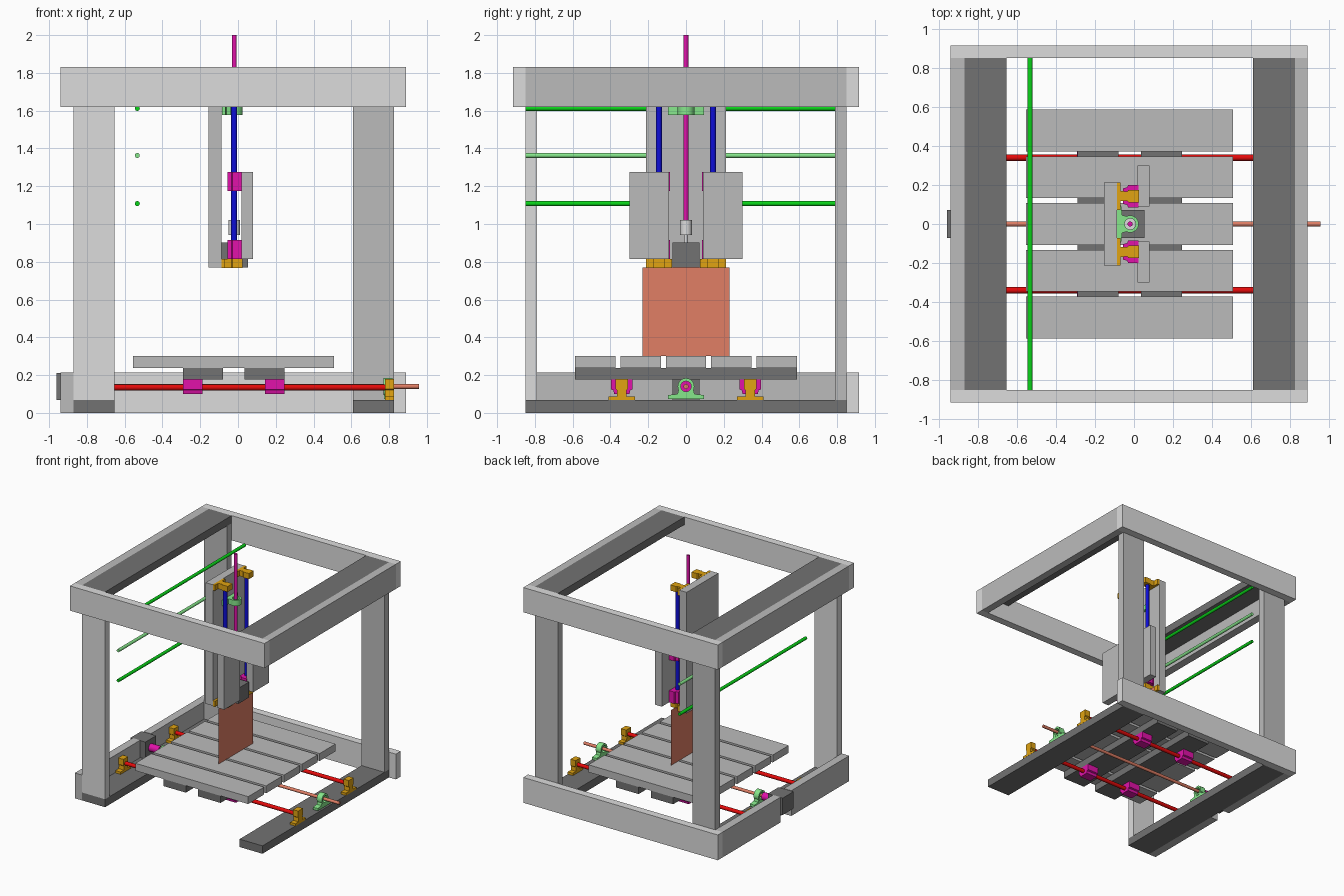
import bpy, bmesh, math

if "Cube" in bpy.data.objects:
    bpy.data.objects.remove(bpy.data.objects["Cube"])

def mat(name, r, g, b):
    m = bpy.data.materials.new(name)
    m.diffuse_color = (r, g, b, 1)
    m.use_nodes = True
    m.node_tree.nodes["Principled BSDF"].inputs["Base Color"].default_value = m.diffuse_color
    return m

LIGHT = mat("light_grey", .72, .72, .72)
MID = mat("mid_grey", .5, .5, .5)
DARK = mat("dark_grey", .17, .17, .17)
COPPER = mat("copper", .75, .21, .13)
GREEN = mat("green", .003, .66, .01)
PALE = mat("pale_green", .24, .8, .26)
RED = mat("red", .78, .003, .003)
BLUE = mat("blue", .004, .004, .68)
MAGENTA = mat("magenta", .75, .006, .4)
GOLD = mat("gold", .75, .37, .006)


def finish(name, bm, material):
    bmesh.ops.recalc_face_normals(bm, faces=bm.faces)
    me = bpy.data.meshes.new(name)
    bm.to_mesh(me)
    bm.free()
    me.materials.append(material)
    ob = bpy.data.objects.new(name, me)
    bpy.context.collection.objects.link(ob)
    return ob


def smooth(ob):
    bpy.ops.object.select_all(action='DESELECT')
    bpy.context.view_layer.objects.active = ob
    ob.select_set(True)
    bpy.ops.object.shade_smooth_by_angle(angle=math.radians(40))


def box(name, x, y, z, material):
    """Box from (min, max) ranges."""
    bm = bmesh.new()
    bmesh.ops.create_cube(bm, size=1)
    for v in bm.verts:
        for i, r in enumerate((x, y, z)):
            v.co[i] = r[0] if v.co[i] < 0 else r[1]
    return finish(name, bm, material)


def place(axis, o, u, v, w):
    """Local profile (u, v) and depth w to world, running along an axis."""
    if axis == 'x':
        return (o[0] + w, o[1] + u, o[2] + v)
    if axis == 'z':
        return (o[0] + v, o[1] + u, o[2] + w)
    return (o[0] + u, o[1] + w, o[2] + v)


def prism(name, axis, o, profile, w0, w1, material):
    bm = bmesh.new()
    a = [bm.verts.new(place(axis, o, u, v, w0)) for u, v in profile]
    b = [bm.verts.new(place(axis, o, u, v, w1)) for u, v in profile]
    n = len(profile)
    bm.faces.new(a)
    bm.faces.new(b)
    for i in range(n):
        j = (i + 1) % n
        bm.faces.new((a[i], a[j], b[j], b[i]))
    return finish(name, bm, material)


def circle(r, n=20):
    return [(r * math.cos(2 * math.pi * i / n), r * math.sin(2 * math.pi * i / n)) for i in range(n)]


def rod(name, axis, o, r, w0, w1, material):
    smooth(prism(name, axis, o, circle(r), w0, w1, material))


def tube(name, axis, o, r0, r1, w0, w1, material, n=24):
    bm = bmesh.new()
    rings = [[bm.verts.new(place(axis, o, u, v, w)) for u, v in circle(r, n)]
             for r, w in ((r1, w0), (r1, w1), (r0, w1), (r0, w0))]
    for k in range(4):
        p, q = rings[k], rings[(k + 1) % 4]
        for i in range(n):
            j = (i + 1) % n
            bm.faces.new((p[i], p[j], q[j], q[i]))
    smooth(finish(name, bm, material))


CLAMP = [(-.07, -.068), (.07, -.068), (.07, -.048), (.026, -.048), (.024, -.015), (.032, -.008),
         (.032, .045), (-.032, .045), (-.032, -.008), (-.024, -.015), (-.026, -.048), (-.07, -.048)]
SLIDER = [(-.058, .042), (-.058, -.01), (-.045, -.015), (-.04, -.036),
          (.04, -.036), (.045, -.015), (.058, -.01), (.058, .042)]
FOOT = [(-.095, -.066), (.095, -.066), (.095, -.046), (.045, -.04), (.04, -.02),
        (.03, -.031), (0, -.04), (-.03, -.031), (-.04, -.02), (-.045, -.04), (-.095, -.046)]


def pillow(name, axis, o):
    prism(name + "_foot", axis, o, FOOT, -.022, .022, PALE)
    tube(name + "_ring", axis, o, .028, .044, -.024, .024, PALE)


# Timber frame: long cross beams, side beams, flat boards, posts
FULL = (-.94, .89)
LX, RX = (-.87, -.655), (.61, .825)
INNER = (-.85, .85)
TOP, BOT = (1.62, 1.83), (0, .215)
box("top_front_beam", FULL, (-.915, -.85), TOP, LIGHT)
box("top_back_beam", FULL, (.85, .915), TOP, LIGHT)
box("top_left_beam", (-.94, -.87), INNER, TOP, MID)
box("top_right_beam", (.825, .89), INNER, TOP, MID)
box("bottom_back_beam", FULL, (.85, .915), BOT, LIGHT)
box("bottom_left_beam_front", (-.94, -.87), (-.85, -.072), BOT, MID)
box("bottom_left_beam_back", (-.94, -.87), (.072, .85), BOT, MID)
for side, xr in (("left", LX), ("right", RX)):
    box(side + "_top_board", xr, INNER, (1.765, 1.83), DARK)
    box(side + "_bottom_board", xr, INNER, (0, .067), DARK)
box("front_left_post", LX, (-.85, -.788), (.067, 1.765), LIGHT)
box("back_left_post", LX, (.788, .85), (.067, 1.765), MID)
box("back_right_post", RX, (.788, .85), (.067, 1.765), MID)

# Table: five slats over two cross bars
for i in range(5):
    c = (i - 2) * .24
    box(f"table_slat_{i}", (-.555, .507), (c - .107, c + .107), (.237, .3), MID)
for i, xr in enumerate(((-.29, -.08), (.035, .247))):
    box(f"table_bar_{i}", xr, (-.587, .587), (.177, .237), DARK)

# Table rails, clamps and sliders
for s in (-1, 1):
    o = (0, s * .34, .135)
    rod("table_rail", 'x', o, .016, -.865, .825, RED)
    for x in (-.842, .802):
        prism("rail_clamp", 'x', o, CLAMP, x - .024, x + .024, GOLD)
    for x in (-.24, .195):
        prism("table_slider", 'x', o, SLIDER, x - .052, x + .052, MAGENTA)

# Table drive
o = (0, 0, .14)
box("table_motor", (-.96, -.82), (-.072, .072), (.068, .212), DARK)
rod("table_coupler", 'x', o, .032, -.82, -.73, MAGENTA)
rod("table_screw", 'x', o, .013, -.74, .957, COPPER)
for x in (-.69, .795):
    pillow("table_bearing", 'x', (x, 0, .14))

# Side rods at left
for z, m in ((1.612, GREEN), (1.363, PALE), (1.108, GREEN)):
    rod("side_rod", 'y', (-.533, 0, z), .013, -.85, .85, m)

# Vertical stage: back plate, rails, clamps, sliders, carriage plates
box("stage_plate", (-.155, -.088), (-.213, .213), (.77, 1.8), MID)
for s in (-1, 1):
    o = (-.02, s * .143, 0)
    rod("stage_rail", 'z', o, .016, .77, 1.8, BLUE)
    for z in (.79, 1.777):
        prism("stage_clamp", 'z', o, CLAMP, z - .024, z + .024, GOLD)
    for z in (.864, 1.226):
        prism("stage_slider", 'z', o, SLIDER, z - .05, z + .05, MAGENTA)
    ys = sorted((s * .09, s * .3))
    box("carriage_plate", (.018, .08), ys, (.815, 1.276), MID)

# Vertical drive
o = (-.02, 0, 0)
box("stage_motor", (-.09, .053), (-.072, .072), (.77, .902), DARK)
rod("motor_shaft", 'z', o, .01, .9, .95, LIGHT)
rod("stage_coupler", 'z', o, .031, .942, 1.022, LIGHT)
rod("stage_screw", 'z', o, .013, 1.02, 2.0, MAGENTA)
pillow("stage_bearing", 'z', (-.02, 0, 1.6))

# Thin hanging sheet between stage and table
box("copper_sheet", (-.0215, -.0205), (-.23, .23), (.3, .77), COPPER)
